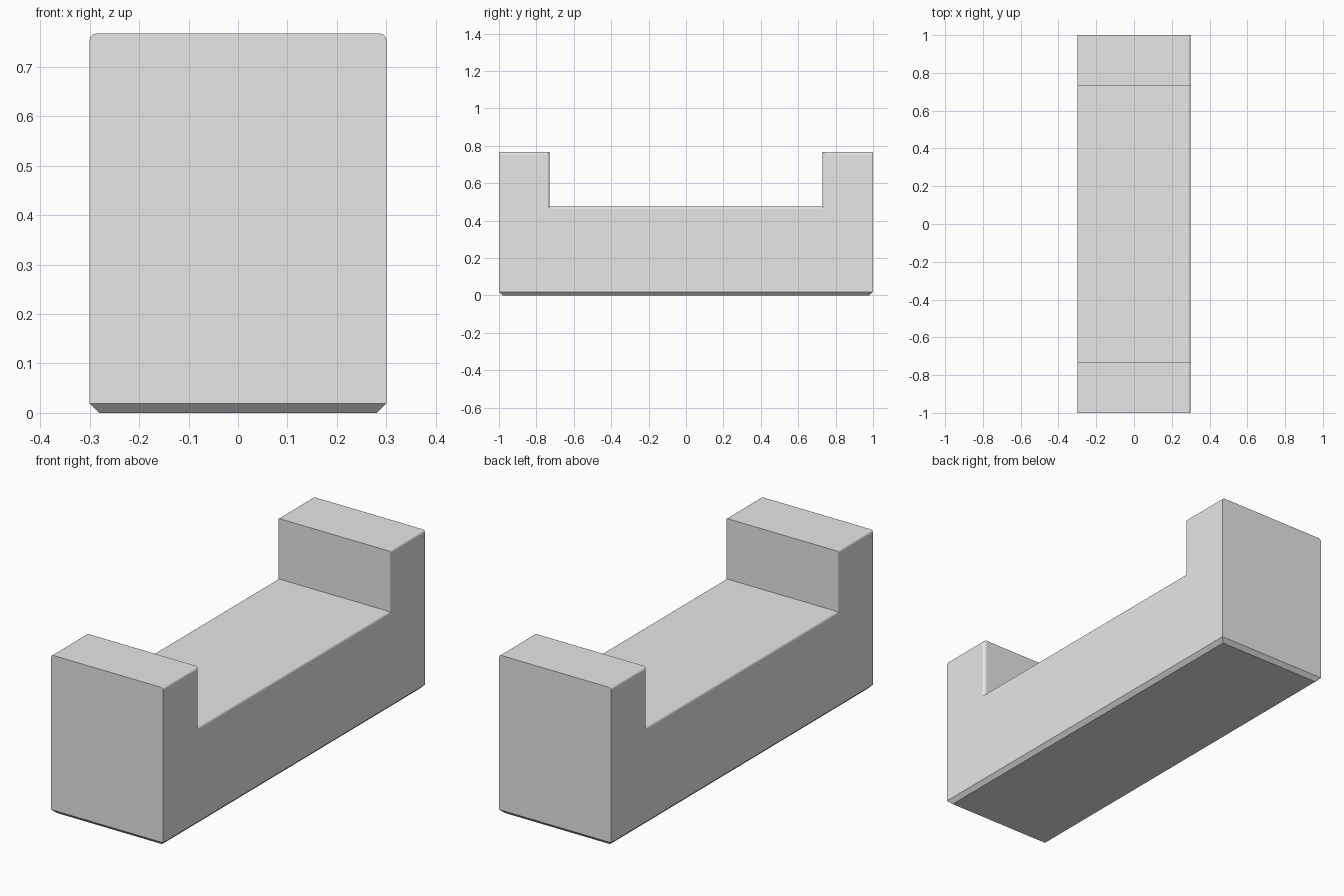
import bpy
import bmesh

cube = bpy.data.objects.get("Cube")
if cube:
    bpy.data.objects.remove(cube, do_unlink=True)

HALF_WIDTH, HALF_LENGTH, INNER = 0.3, 1.0, 0.73
SEAT, TOP = 0.475, 0.767
CHAMFER, ROUNDING = 0.019, 0.013

# Plain grey material
grey = bpy.data.materials.new("plain grey")
grey.use_nodes = True
color = (0.8, 0.8, 0.8, 1)
grey.diffuse_color = color
grey.node_tree.nodes["Principled BSDF"].inputs["Base Color"].default_value = color

# Side profile: a long base with a raised block at each end
half = [(HALF_LENGTH, 0), (HALF_LENGTH, TOP), (INNER, TOP), (INNER, SEAT)]
profile = half + [(-y, z) for y, z in reversed(half)]

bm = bmesh.new()
side = bm.faces.new([bm.verts.new((-HALF_WIDTH, y, z)) for y, z in profile])
swept = bmesh.ops.extrude_face_region(bm, geom=[side])["geom"]
new_verts = [v for v in swept if isinstance(v, bmesh.types.BMVert)]
bmesh.ops.translate(bm, verts=new_verts, vec=(2 * HALF_WIDTH, 0, 0))
bmesh.ops.recalc_face_normals(bm, faces=bm.faces)

# Chamfer around the underside
bottom = [e for e in bm.edges if all(v.co.z < 0.01 for v in e.verts)]
bmesh.ops.bevel(bm, geom=bottom, offset=CHAMFER, segments=1,
                profile=0.5, affect='EDGES')


# Small rounding along both sides of the stepped upper outline
def is_upper_side_edge(edge):
    a, b = (v.co for v in edge.verts)
    return min(a.z, b.z) > SEAT - 0.01 and abs(a.x - b.x) < 0.001


upper = [e for e in bm.edges if is_upper_side_edge(e)]
bmesh.ops.bevel(bm, geom=upper, offset=ROUNDING, segments=4,
                profile=0.5, affect='EDGES')

mesh = bpy.data.meshes.new("stepped_block")
bm.to_mesh(mesh)
bm.free()
mesh.materials.append(grey)
block = bpy.data.objects.new("stepped_block", mesh)
bpy.context.collection.objects.link(block)
